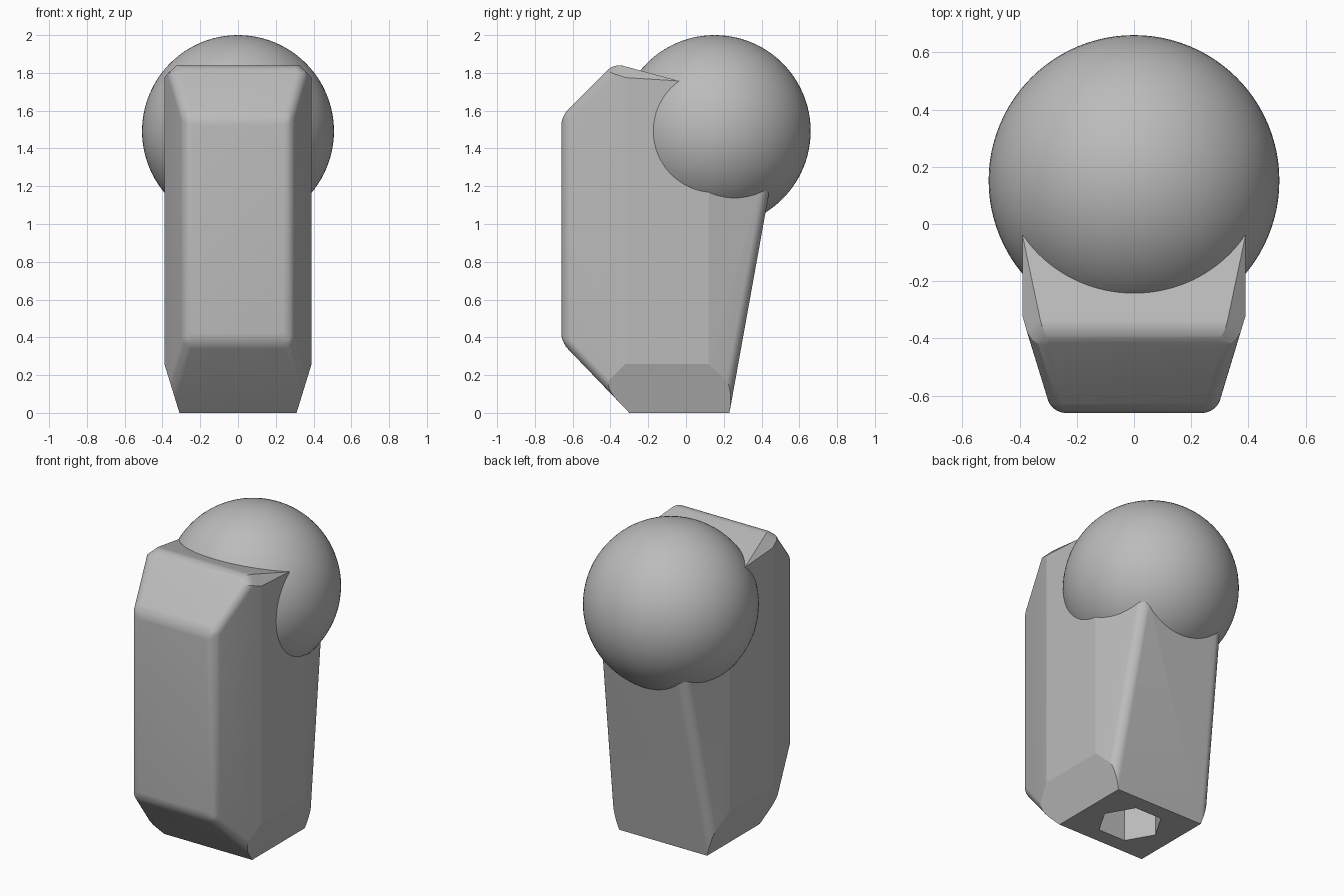
import bpy, bmesh, math
from mathutils import Vector

if "Cube" in bpy.data.objects:
    bpy.data.objects.remove(bpy.data.objects["Cube"])

grey = bpy.data.materials.new("plain grey")
grey.diffuse_color = (0.5, 0.5, 0.5, 1)
grey.use_nodes = True
grey.node_tree.nodes["Principled BSDF"].inputs["Base Color"].default_value = grey.diffuse_color


def make_object(name, bm):
    bmesh.ops.recalc_face_normals(bm, faces=bm.faces)
    mesh = bpy.data.meshes.new(name)
    bm.to_mesh(mesh)
    bm.free()
    mesh.materials.append(grey)
    ob = bpy.data.objects.new(name, mesh)
    bpy.context.collection.objects.link(ob)
    return ob


def cut(bm, point, normal):
    """Slice off everything on the normal side and cap the opening."""
    res = bmesh.ops.bisect_plane(
        bm, geom=bm.verts[:] + bm.edges[:] + bm.faces[:], dist=1e-5,
        plane_co=Vector(point), plane_no=Vector(normal).normalized(), clear_outer=True)
    edges = [g for g in res["geom_cut"] if isinstance(g, bmesh.types.BMEdge)]
    bmesh.ops.contextual_create(bm, geom=edges)


def boolean(ob, tool, operation):
    mod = ob.modifiers.new(operation, 'BOOLEAN')
    mod.operation = operation
    mod.solver = 'EXACT'
    mod.object = tool
    bpy.context.view_layer.objects.active = ob
    bpy.ops.object.modifier_apply(modifier=mod.name)
    bpy.data.objects.remove(tool)


# Body: a block shaped by planar cuts
bm = bmesh.new()
bmesh.ops.create_cube(bm, size=2)
for v in bm.verts:
    v.co = (v.co.x * 0.39, -0.66 if v.co.y < 0 else 0.7, 0 if v.co.z < 0 else 2)

cut(bm, (0, 0.23, 0), (0, 1, -0.18))           # leaning back
cut(bm, (0, -0.38, 1.85), (0, 0.27, 1))        # sloping top
cut(bm, (0, -0.66, 1.57), (0, -1, 1))          # upper front slope
cut(bm, (0, -0.66, 0.375), (0, -0.375, -0.36))  # lower front slope
for s in (-1, 1):
    cut(bm, (s * 0.39, -0.32, 1), (s * 0.34, -0.103, 0))  # front corner
    cut(bm, (s * 0.39, 0.12, 1), (s * 0.34, 0.103, 0))    # back corner
    cut(bm, (s * 0.31, 0, 0), (s * 0.26, 0, -0.08))       # lower side taper
    a = Vector((s * 0.39, -0.32, 1.775))                  # upper shoulder
    n = (Vector((s * 0.33, -0.32, 1.834)) - a).cross(Vector((s * 0.39, -0.03, 1.757)) - a)
    cut(bm, a, n if n.z > 0 else -n)
bmesh.ops.recalc_face_normals(bm, faces=bm.faces)

# Rounded edges around the front and back faces
round_edges = [e for e in bm.edges
               if min(v.co.z for v in e.verts) > 0.001
               and any(abs(f.normal.y) > 0.6 for f in e.link_faces)
               and e.calc_face_angle(0) > math.radians(20)]
bmesh.ops.bevel(bm, geom=round_edges, offset=0.05, offset_type='OFFSET',
                segments=8, profile=0.5, affect='EDGES', clamp_overlap=True)
body = make_object("body", bm)

# Ball merged into the upper back
bm = bmesh.new()
bmesh.ops.create_uvsphere(bm, u_segments=96, v_segments=48, radius=0.508)
bmesh.ops.translate(bm, verts=bm.verts, vec=(0, 0.152, 1.492))
boolean(body, make_object("ball", bm), 'UNION')

# Hexagonal socket in the base
bm = bmesh.new()
bmesh.ops.create_cone(bm, cap_ends=True, segments=6, radius1=0.19, radius2=0.19, depth=1.4)
hexagon_turn = 0 if any(abs(v.co.y) < 0.001 for v in bm.verts) else math.radians(30)
for v in bm.verts:
    x, y = v.co.x, v.co.y
    c, s = math.cos(hexagon_turn), math.sin(hexagon_turn)
    v.co = (c * x - s * y, s * x + c * y - 0.035, v.co.z)
boolean(body, make_object("socket_cutter", bm), 'DIFFERENCE')

body.select_set(True)
bpy.context.view_layer.objects.active = body
bpy.ops.object.shade_smooth_by_angle(angle=math.radians(13))
